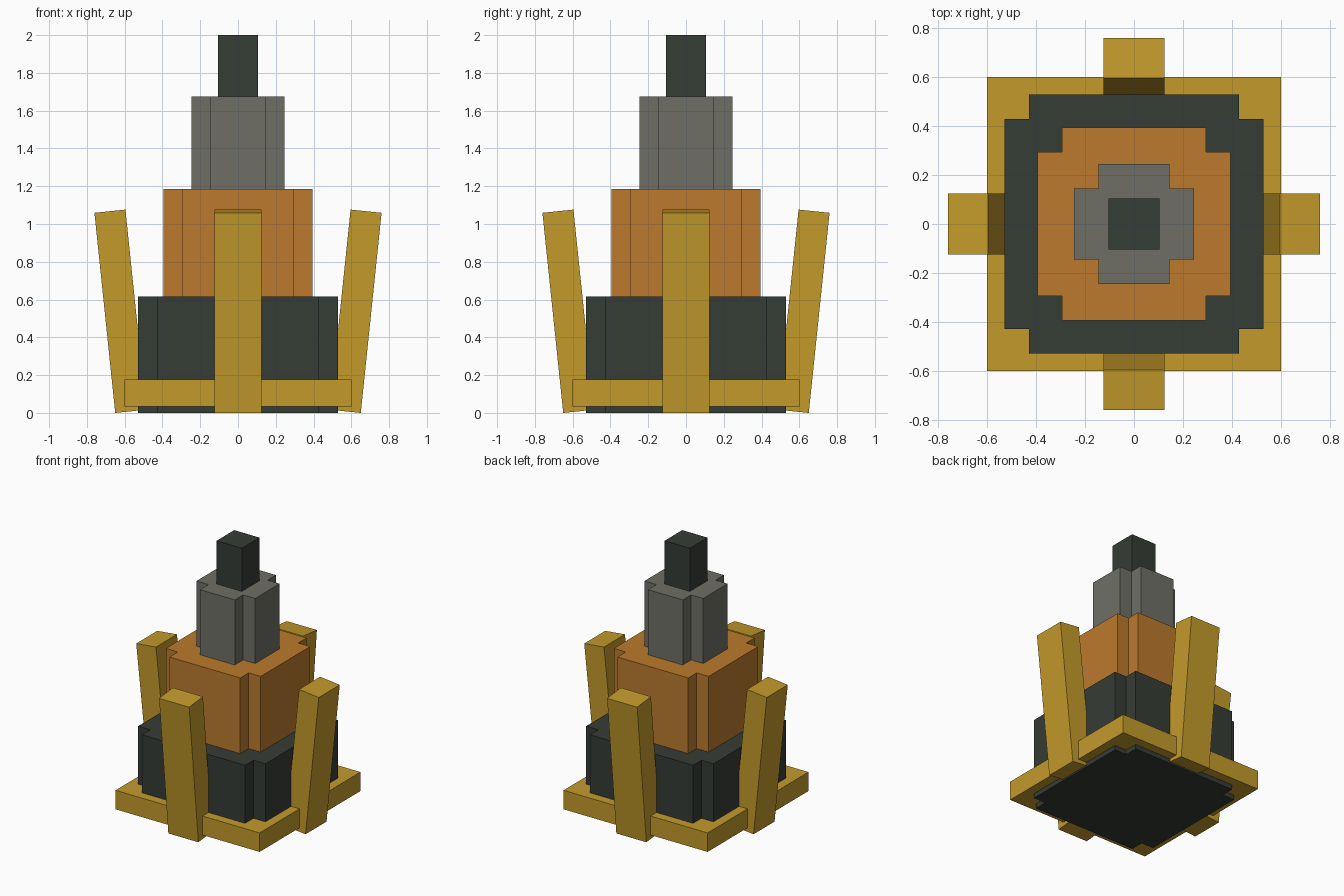
import bpy, bmesh, math
from mathutils import Matrix, Vector

if "Cube" in bpy.data.objects:
    bpy.data.objects.remove(bpy.data.objects["Cube"])


def material(name, color):
    m = bpy.data.materials.new(name)
    m.diffuse_color = (*color, 1)
    m.use_nodes = True
    m.node_tree.nodes["Principled BSDF"].inputs["Base Color"].default_value = m.diffuse_color
    return m


GOLD = material("gold", (0.552, 0.323, 0.024))
DARK = material("dark_green_grey", (0.036, 0.045, 0.036))
ORANGE = material("copper_orange", (0.503, 0.195, 0.026))
GREY = material("warm_grey", (0.156, 0.159, 0.130))


def prism(name, outline, z0, z1, mat, matrix=Matrix()):
    """Extrude a flat outline from z0 to z1."""
    bm = bmesh.new()
    face = bm.faces.new([bm.verts.new((x, y, z0)) for x, y in outline])
    new = bmesh.ops.extrude_face_region(bm, geom=[face])["geom"]
    bmesh.ops.translate(bm, vec=(0, 0, z1 - z0),
                        verts=[v for v in new if isinstance(v, bmesh.types.BMVert)])
    bmesh.ops.transform(bm, matrix=matrix, verts=bm.verts)
    bmesh.ops.recalc_face_normals(bm, faces=bm.faces)
    mesh = bpy.data.meshes.new(name)
    bm.to_mesh(mesh)
    bm.free()
    mesh.materials.append(mat)
    obj = bpy.data.objects.new(name, mesh)
    bpy.context.collection.objects.link(obj)
    return obj


def rect(a, b):
    return [(-a, -b), (a, -b), (a, b), (-a, b)]


def notched(r, notch=0.1):
    """Square outline with a square notch cut from each corner."""
    i = r - notch
    quarter = [(r, -i), (r, i), (i, i)]
    return [(x * c - y * s, x * s + y * c)
            for c, s in ((1, 0), (0, 1), (-1, 0), (0, -1)) for x, y in quarter]


# Stepped tower
prism("lower_tier", notched(0.53), 0, 0.615, DARK)
prism("middle_tier", notched(0.395), 0.615, 1.185, ORANGE)
prism("upper_tier", notched(0.245), 1.185, 1.675, GREY)
prism("spire", rect(0.105, 0.105), 1.675, 2.0, DARK)

# Square skirt around the lower tier
prism("base_skirt", rect(0.6, 0.6), 0.035, 0.178, GOLD)

# Four buttresses leaning outwards
lean = Matrix.Translation(Vector((0.623, 0, 0.538))) @ Matrix.Rotation(math.radians(5.93), 4, "Y")
for i, side in enumerate(("right", "back", "left", "front")):
    turn = Matrix.Rotation(i * math.pi / 2, 4, "Z")
    prism("buttress_" + side, rect(0.0825, 0.125), -0.5325, 0.5325, GOLD, turn @ lean)
